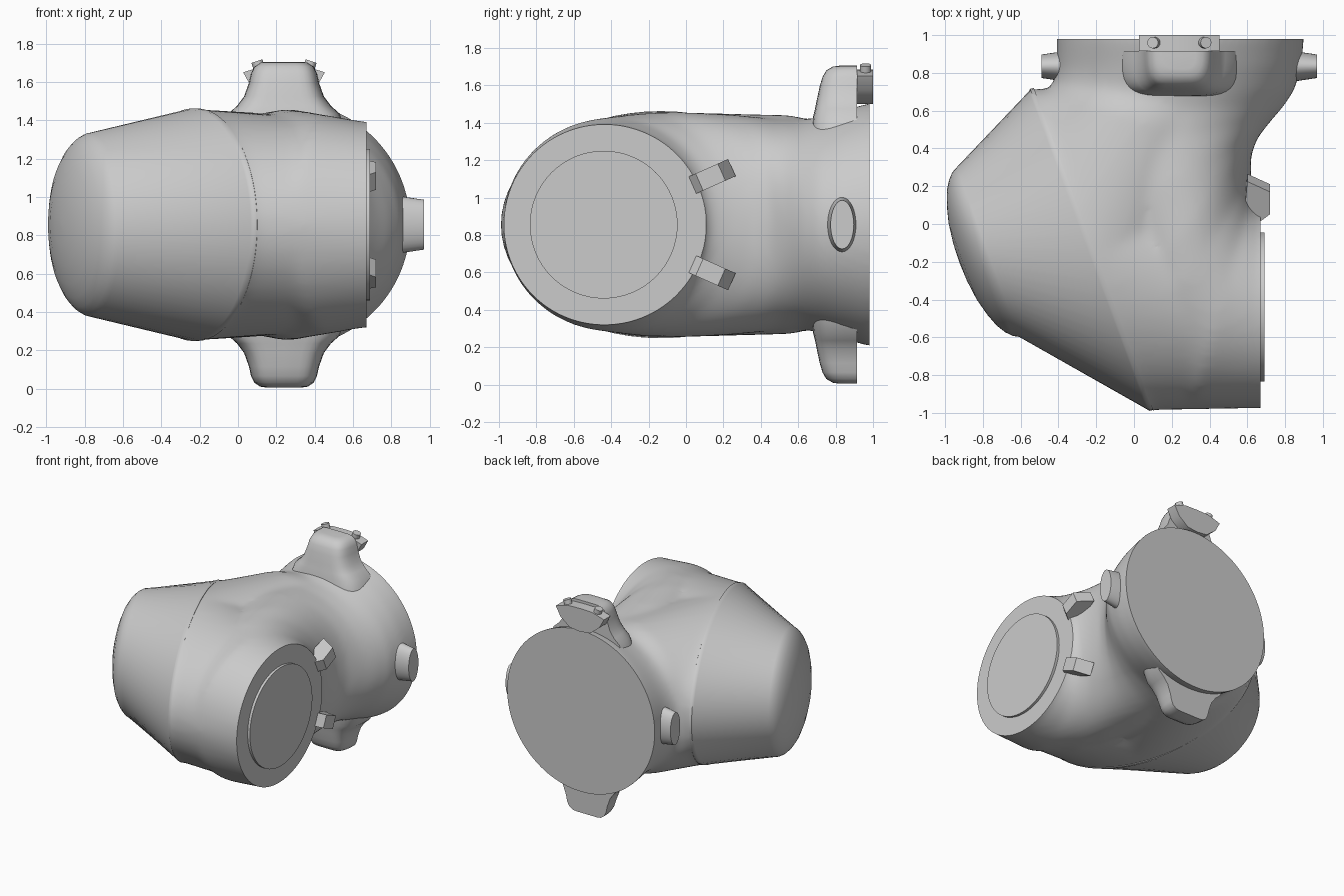
import bpy, bmesh, math
from mathutils import Vector, Matrix

if "Cube" in bpy.data.objects:
    bpy.data.objects.remove(bpy.data.objects["Cube"])

ZC = 0.855   # height of the symmetry plane
XB = 0.245   # axis of the rear flange


def finish(name, bm, angle=35):
    bmesh.ops.recalc_face_normals(bm, faces=bm.faces)
    me = bpy.data.meshes.new(name)
    bm.to_mesh(me)
    bm.free()
    ob = bpy.data.objects.new(name, me)
    bpy.context.collection.objects.link(ob)
    smooth(ob, angle)
    return ob


def smooth(ob, angle):
    bpy.ops.object.select_all(action='DESELECT')
    ob.select_set(True)
    bpy.context.view_layer.objects.active = ob
    bpy.ops.object.shade_smooth_by_angle(angle=math.radians(angle))


def loft(bm, rings):
    rows = [[bm.verts.new(p) for p in r] for r in rings]
    n = len(rows[0])
    for a, b in zip(rows, rows[1:]):
        for i in range(n):
            j = (i + 1) % n
            bm.faces.new((a[i], a[j], b[j], b[i]))
    bm.faces.new(rows[0])
    bm.faces.new(rows[-1])


def section(a, b, h, n=64):
    """Upright ellipse standing on the plan-view chord a-b, half height h."""
    a, b = Vector(a), Vector(b)
    c, d = (a + b) / 2, (a - b) / 2
    ring = []
    for i in range(n):
        t = 2 * math.pi * i / n
        p = c + d * math.cos(t)
        ring.append((p.x, p.y, ZC + h * math.sin(t)))
    return ring


def prism(name, pts, depth):
    bm = bmesh.new()
    loft(bm, [[Vector(p) for p in pts], [Vector(p) + Vector(depth) for p in pts]])
    return finish(name, bm)


# Seam plane between the body and the domed cap
S0, S1 = Vector((0.10, -0.985)), Vector((-0.53, 0.72))
SC = (S0 + S1) / 2
SD = (S0 - S1).normalized()
SN = Vector((SD.y, -SD.x))
HL = (S0 - S1).length / 2
seam = section(S0, S1, 0.603)
seam_out = section(S0 + SN * 0.1, S1 + SN * 0.1, 0.603)

# Body: side port, elbow and rear flange lofts fused together
elbow = [((.78, -.975), (.78, .095), .535), ((.67, -.975), (.67, .095), .535),
         ((.30, -.978), (.63, .16), .57), ((.0, -.70), (.62, .25), .595),
         ((-.10, -.45), (.62, .36), .603), ((-.25, 0), (.65, .45), .59),
         ((-.40, .38), (.72, .54), .568), ((-.44, .60), (.79, .62), .56),
         ((-.42, .72), (.85, .71), .575), ((-.41, .85), (.885, .83), .61),
         ((-.41, .98), (.90, .98), .65), ((-.41, 1.08), (.90, 1.08), .65)]
bm = bmesh.new()
loft(bm, [section(*s) for s in elbow])
loft(bm, [section(*elbow[0]), section(*elbow[1]), seam, seam_out])
loft(bm, [seam_out, seam, section((.60, .40), (-.46, .71), .585),
          section((.72, .60), (-.43, .74), .56), section((.75, .75), (-.41, .82), .57)])
body = finish("elbow_body", bm)

# Cutter: trims the side port, rear flange and seam flat
bm = bmesh.new()


def cut_box(center, size, rot=0.0):
    m = Matrix.Translation(center) @ Matrix.Rotation(rot, 4, 'Z') @ Matrix.Diagonal((*size, 1))
    bmesh.ops.create_cube(bm, size=1, matrix=m)


cut_box((0.77, -0.475, ZC), (0.2, 1.35, 2))
cut_box((0.2, 1.08, ZC), (2, 0.2, 2))
sp = SC + SN * 0.1
cut_box((sp.x, sp.y, ZC), (0.2, 2.0, 2), math.atan2(SN.y, SN.x))
cutter = finish("trim_cutter", bm)
cutter.hide_render = True

bpy.ops.object.select_all(action='DESELECT')
body.select_set(True)
bpy.context.view_layer.objects.active = body
m = body.modifiers.new("fuse", 'REMESH')
m.mode, m.voxel_size = 'VOXEL', 0.02
m = body.modifiers.new("blend", 'SMOOTH')
m.factor, m.iterations = 0.5, 20
m = body.modifiers.new("trim", 'BOOLEAN')
m.operation, m.object, m.solver = 'DIFFERENCE', cutter, 'EXACT'
for name in ("fuse", "blend", "trim"):
    bpy.ops.object.modifier_apply(modifier=name)
bpy.data.objects.remove(cutter)
smooth(body, 35)

# Domed cap: tapered skirt, rounded shoulder and shallow dome
bm = bmesh.new()
rings = []
profile = [(0, 0, HL, .607), (.02, -.003, HL, .607), (.03, -.005, HL - .012, .602)]
for s, n in ((1, .53), (.965, .56), (.90, .59), (.80, .62), (.65, .647),
             (.45, .672), (.22, .686), (.03, .69)):
    profile.append((n, -.178, .478 * s, .478 * s))
for n, shift, half, h in profile:
    c = SC + SN * n + SD * shift
    rings.append(section(c + SD * half, c - SD * half, h))
loft(bm, rings)
finish("domed_cap", bm, 50)

# Raised disc on the side port
bm = bmesh.new()
loft(bm, [section((x, -.835), (x, -.045), .395) for x in (.65, .69)])
finish("port_disc", bm)

# Two radial clips beside the side port
for side, label in ((1, "upper"), (-1, "lower")):
    a = side * math.radians(24)
    u = Vector((0, math.cos(a), math.sin(a)))
    w = Vector((0, -math.sin(a), math.cos(a)))
    o = Vector((0, -.44, ZC))
    pts = [o + u * r + Vector((x, 0, 0)) - w * .05
           for r, x in ((.52, .67), (.56, .72), (.69, .72), (.75, .60), (.52, .58))]
    prism(label + "_port_clip", pts, w * .10)

# Flared lugs above and below the flange
for side, label in ((1, "top"), (-1, "bottom")):
    bm = bmesh.new()
    rings = []
    for z, hw, yf in ((.50, .32, .67), (.58, .29, .68), (.62, .245, .69), (.67, .208, .70),
                      (.74, .183, .715), (.79, .172, .73), (.825, .155, .75),
                      (.845, .125, .785), (.85, .09, .82)):
        ring = []
        for i in range(40):
            t = 2 * math.pi * i / 40
            c, s = math.cos(t), math.sin(t)
            x = XB + hw * math.copysign(abs(c) ** .45, c)
            y = 1.0 + (1.0 - yf) * math.copysign(abs(s) ** .45, s)
            ring.append((x - .005, min(y, .915), ZC + side * z))
        rings.append(ring)
    loft(bm, rings)
    finish(label + "_lug", bm, 40)

# Oval side bosses on the flange
for side, label in ((1, "right"), (-1, "left")):
    bm = bmesh.new()
    rings = []
    for d, ry, rz in ((.57, .083, .155), (.61, .080, .148), (.73, .062, .13)):
        rings.append([(XB - .005 + side * d, .835 + ry * math.cos(2 * math.pi * i / 32),
                       ZC + rz * math.sin(2 * math.pi * i / 32)) for i in range(32)])
    loft(bm, rings)
    finish(label + "_boss", bm)

# Bracket behind the top lug, with two bolts
half = [(0, 1.685), (.11, 1.682), (.213, 1.65), (.172, 1.575), (.09, 1.51), (0, 1.50)]
outline = [(.24 + x, .915, z) for x, z in half] + [(.24 - x, .915, z) for x, z in half[-2:0:-1]]
prism("top_bracket", outline, (0, .085, 0))
for side, label in ((1, "right"), (-1, "left")):
    bm = bmesh.new()
    m = (Matrix.Translation((.24 + side * .132, .96, 1.68))
         @ Matrix.Rotation(side * math.radians(18), 4, 'Y'))
    bmesh.ops.create_cone(bm, cap_ends=True, segments=20, radius1=.03, radius2=.03,
                          depth=.06, matrix=m)
    finish(label + "_bracket_bolt", bm)
